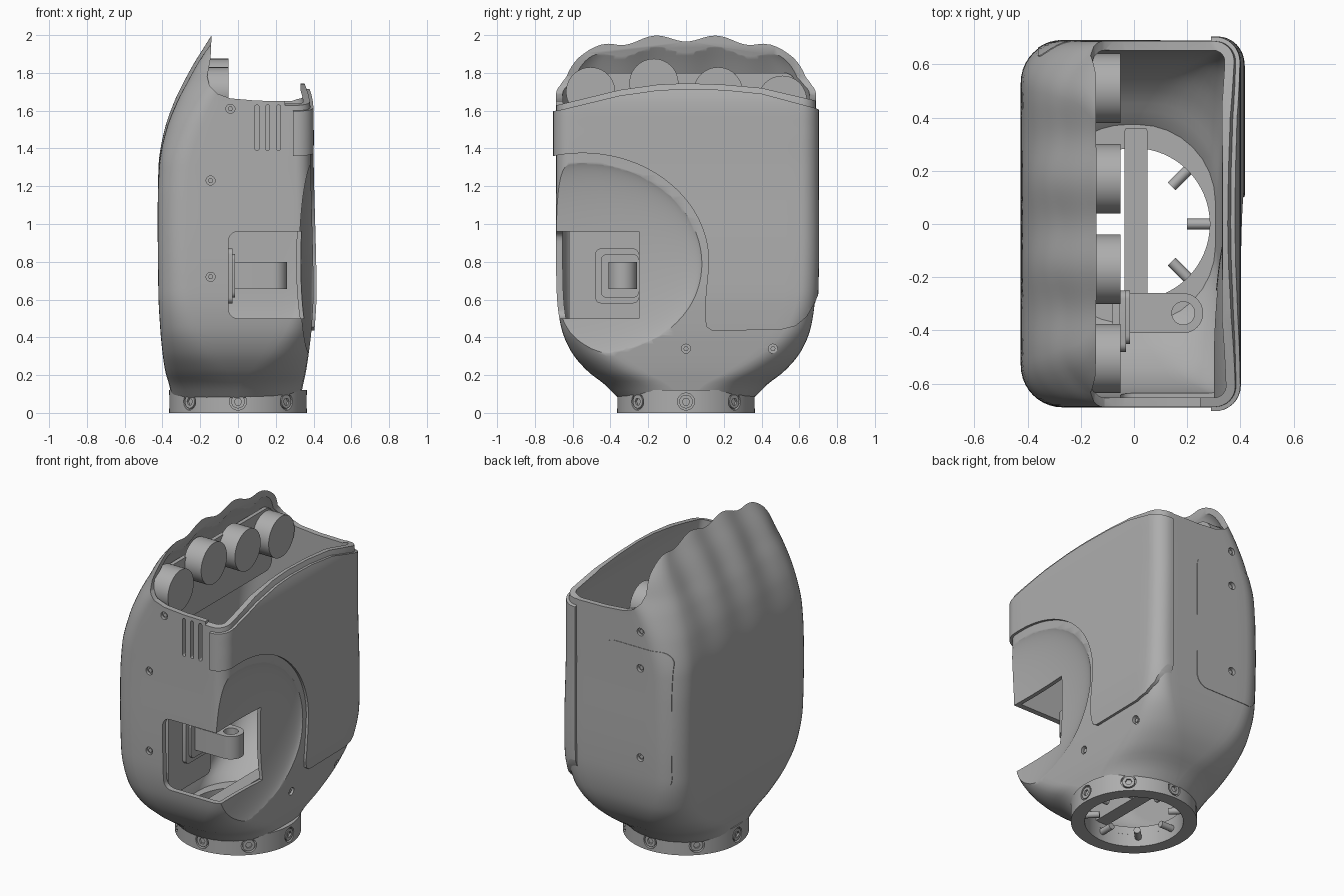
import bpy, bmesh, math
from mathutils import Matrix

cube = bpy.data.objects.get("Cube")
if cube:
    bpy.data.objects.remove(cube, do_unlink=True)

grey = bpy.data.materials.new("plain grey")
grey.use_nodes = True
GREY = (0.42, 0.42, 0.42, 1)
grey.diffuse_color = GREY
grey.node_tree.nodes["Principled BSDF"].inputs["Base Color"].default_value = GREY


# ---------- helpers ----------
def make(name, bm):
    bmesh.ops.recalc_face_normals(bm, faces=bm.faces)
    mesh = bpy.data.meshes.new(name)
    bm.to_mesh(mesh)
    bm.free()
    mesh.materials.append(grey)
    ob = bpy.data.objects.new(name, mesh)
    bpy.context.scene.collection.objects.link(ob)
    return ob


def prism(name, outline, axis, lo, hi):
    """Extrude a 2D outline along the x, y or z axis."""
    bm = bmesh.new()
    k = "xyz".index(axis)
    ends = []
    for h in (lo, hi):
        ring = []
        for p in outline:
            co = list(p)
            co.insert(k, h)
            ring.append(bm.verts.new(co))
        bm.faces.new(ring)
        ends.append(ring)
    n = len(outline)
    for i in range(n):
        j = (i + 1) % n
        bm.faces.new((ends[0][i], ends[0][j], ends[1][j], ends[1][i]))
    return make(name, bm)


def arc(u, v, ru, rv, a0, a1, n):
    steps = [math.radians(a0 + (a1 - a0) * i / n) for i in range(n + 1)]
    return [(u + ru * math.cos(a), v + rv * math.sin(a)) for a in steps]


def circle(u, v, r, n=32):
    return arc(u, v, r, r, 0, 360, n)[:-1]


def rrect(u0, u1, v0, v1, r):
    return (arc(u1 - r, v1 - r, r, r, 0, 90, 6) + arc(u0 + r, v1 - r, r, r, 90, 180, 6)
            + arc(u0 + r, v0 + r, r, r, 180, 270, 6) + arc(u1 - r, v0 + r, r, r, 270, 360, 6))


def ellipsoid(name, loc, radii):
    bm = bmesh.new()
    bmesh.ops.create_uvsphere(bm, u_segments=96, v_segments=64, radius=1)
    bm.transform(Matrix.Translation(loc) @ Matrix.Diagonal((*radii, 1)))
    return make(name, bm)


def merge(objs):
    bm = bmesh.new()
    for ob in objs:
        bm.from_mesh(ob.data)
        bpy.data.objects.remove(ob)
    return make("cutter", bm)


def carve(ob, tool, op="DIFFERENCE"):
    mod = ob.modifiers.new("cut", "BOOLEAN")
    mod.operation, mod.object, mod.solver = op, tool, "EXACT"
    bpy.context.view_layer.update()
    graph = bpy.context.evaluated_depsgraph_get()
    mesh = bpy.data.meshes.new_from_object(ob.evaluated_get(graph))
    ob.modifiers.clear()
    ob.data = mesh
    bpy.data.objects.remove(tool)


# ---------- hand shell loft: z, back x, palm x, half width, back radius, palm radius ----------
LEVELS = [(.08, -.35, .33, .36, .34, .33), (.15, -.365, .345, .43, .33, .32),
          (.22, -.385, .36, .52, .3, .27), (.32, -.4, .375, .605, .24, .2),
          (.45, -.412, .39, .66, .19, .13), (.65, -.422, .4, .685, .16, .09),
          (1.3, -.42, .385, .687, .16, .08), (1.5, -.385, .385, .687, .17, .08),
          (1.65, -.33, .38, .687, .18, .08), (1.75, -.28, .35, .687, .2, .08),
          (1.85, -.225, .3, .67, .2, .08), (1.93, -.175, .28, .61, .2, .08),
          (2.0, -.13, .26, .5, .18, .08), (2.05, -.09, .25, .4, .15, .08)]


def level(z):
    """Smooth interpolation of the section values at height z."""
    i = max(k for k in range(len(LEVELS) - 1) if LEVELS[k][0] <= z + 1e-6)
    a, b = LEVELS[i], LEVELS[i + 1]
    p, q = LEVELS[max(i - 1, 0)], LEVELS[min(i + 2, len(LEVELS) - 1)]
    h = b[0] - a[0]
    t = (z - a[0]) / h
    out = []
    for c in range(1, 6):
        ma = (b[c] - p[c]) / (b[0] - p[0]) * h
        mb = (q[c] - a[c]) / (q[0] - a[0]) * h
        d = b[c] - a[c]
        out.append(a[c] + t * (ma + t * (3 * d - 2 * ma - mb + t * (ma + mb - 2 * d))))
    return out


def loft(name, d, z0=.08, z1=2.05, rows=90):
    """Hand-shaped solid, grown sideways by d, with knuckle ripples on the back."""
    bm = bmesh.new()
    rings = []
    for r in range(rows + 1):
        z = z0 + (z1 - z0) * r / rows
        xb, xf, hw, rb, rf = level(z)
        xb, xf, hw, rb, rf = xb - d, xf + d, hw + d, max(rb + d, .02), max(rf + d, .02)
        corners = [arc(xf - rf, hw - rf, rf, rf, 0, 90, 8), arc(xb + rb, hw - rb, rb, rb, 90, 180, 10),
                   arc(xb + rb, rb - hw, rb, rb, 180, 270, 10), arc(xf - rf, rf - hw, rf, rf, 270, 360, 8)]
        ring = []
        fade = min(max((z - 1.15) / .6, 0), 1) ** 1.5
        for c, n in enumerate((8, 48, 8, 16)):
            a, b = corners[c][-1], corners[(c + 1) % 4][0]
            pts = corners[c] + [(a[0] + (b[0] - a[0]) * k / n, a[1] + (b[1] - a[1]) * k / n)
                                for k in range(1, n)]
            for x, y in pts:
                w = fade * min(max((-.05 - x) / (-.05 - xb), 0), 1) if xb < -.06 else 0
                x += w * (.011 * math.cos(math.tau * y / .325) + .1 * y * y)
                ring.append(bm.verts.new((x, y, z)))
        rings.append(ring)
    n = len(rings[0])
    for a, b in zip(rings, rings[1:]):
        for i in range(n):
            j = (i + 1) % n
            bm.faces.new((a[i], a[j], b[j], b[i]))
    bm.faces.new(rings[0])
    bm.faces.new(rings[-1])
    return make(name, bm)


def skin(name, outline, axis, lo, hi, lift):
    """Panel that follows the shell, raised by lift."""
    ob = loft(name, lift)
    carve(ob, prism("cutter", outline, axis, lo, hi), "INTERSECT")
    carve(ob, loft("cutter", -.012))
    return ob


# ---------- hollow shell ----------
shell = loft("hand_shell", 0)
cavity = loft("cavity", -.035, .13, 2.04)
carve(cavity, ellipsoid("cutter", (.41, -.55, .8), (.115, .65, .57)))
carve(shell, cavity)
carve(shell, prism("cutter", circle(0, 0, .285, 64), "z", -.1, .25))
rim = [(-.6, 2.2), (-.6, 2.001), (-.14, 2.001), (-.145, 1.88), (-.163, 1.78), (-.15, 1.73), (-.11, 1.69),
       (-.04, 1.665), (.1, 1.653), (.28, 1.65), (.31, 1.66), (.33, 1.69), (.336, 1.85), (.6, 1.85), (.6, 2.2)]
carve(shell, prism("cutter", rim, "y", -1, 1))
lip = [(-.8, 1.6), (-.7, 1.625), (-.35, 1.71), (-.15, 1.738), (0, 1.745), (.2, 1.738), (.4, 1.72),
       (.7, 1.65), (.8, 1.62), (.8, 2.3), (-.8, 2.3)]
carve(shell, prism("cutter", lip, "x", .25, 1))
# thumb dish and corner window
carve(shell, ellipsoid("cutter", (.41, -.55, .8), (.088, .64, .545)))
window = prism("cutter", rrect(-.05, .8, .5, .96, .05), "y", -1, -.25)
small = [window] + [prism("vent", rrect(x - .011, x + .011, 1.39, 1.63, .01), "y", -1, -.6)
                    for x in (.1, .157, .215)]
# countersunk screws: axis, position, sign, surface
SCREWS = [("y", (-.04, 1.61), -1, .687), ("y", (-.145, 1.23), -1, .687), ("y", (-.145, .72), -1, .687),
          ("y", (-.16, 1.56), 1, .687), ("y", (-.16, 1.33), 1, .687), ("y", (-.16, .76), 1, .687),
          ("x", (0, .34), 1, .377), ("x", (.46, .34), 1, .375)]
panel = skin("back_panel", rrect(-.36, .1, .58, 1.46, .08), "y", .4, 1, .003)
holes = []
for axis, (u, v), s, h in SCREWS:
    holes.append(prism("hole", circle(u, v, .024, 20), axis, s * (h - .018), s * 1))
    prism("shell_screw", circle(u, v, .014, 6), axis, s * (h - .03), s * (h - .009))
carve(panel, prism("cutter", circle(-.16, 1.33, .024, 20), "y", .4, 1))
carve(panel, prism("cutter", circle(-.16, .76, .024, 20), "y", .4, 1))
carve(shell, merge(small + holes))

# ---------- palm pad around the thumb dish ----------
pad_outline = (arc(-.55, .8, .67, .575, 112, -8, 40)
               + [(.103, .6), (.1, .5), (.11, .455), (.14, .435), (.5, .44), (.58, .46), (.64, .51),
                  (.68, .58), (.8, .85), (.8, 1.57), (.68, 1.615), (.4, 1.69), (.2, 1.71), (0, 1.715),
                  (-.15, 1.708), (-.35, 1.68), (-.66, 1.605), (-.8, 1.58)])
skin("palm_pad", pad_outline, "x", .29, 1, .016)

# ---------- wrist ring with radial screws ----------
wrist = prism("wrist_ring", circle(0, 0, .365, 96), "z", 0, .12)
carve(wrist, prism("cutter", circle(0, 0, .285, 96), "z", -.1, .3))
cuts = []
for i in range(8):
    turn = Matrix.Rotation(i * math.pi / 4, 4, "Z")
    bore = prism("bore", circle(0, .06, .045, 24), "x", .345, .5)
    head = prism("wrist_screw", circle(0, .06, .036, 24), "x", .33, .362)
    carve(head, prism("cutter", circle(0, .06, .02, 6), "x", .35, .5))
    pin = prism("wrist_pin", circle(0, .06, .02, 16), "x", .2, .3)
    for ob in (bore, head, pin):
        ob.data.transform(turn)
    cuts.append(bore)
carve(wrist, merge(cuts))

# ---------- finger joints and their mount ----------
for y, z in ((-.505, 1.7), (-.17, 1.745), (.17, 1.7), (.51, 1.655)):
    prism("finger_joint", circle(y, z, .13, 64), "x", -.175, -.05)
prism("finger_mount", rrect(-.58, .58, 1.4, 1.8, .06), "x", -.19, -.165)

# ---------- thumb hinge and inner frame ----------
prism("inner_plate", rrect(-.62, -.2, .42, 1.02, .03), "x", -.08, -.055)
prism("hinge_base", rrect(-.48, -.25, .58, .87, .03), "x", -.055, -.03)
prism("hinge_step", rrect(-.45, -.25, .61, .84, .03), "x", -.03, -.015)
lug = prism("hinge_lug", [(-.03, -.26), (-.03, -.41)] + arc(.185, -.335, .075, .075, -90, 90, 16), "z", .655, .8)
carve(lug, prism("cutter", circle(.185, -.335, .043), "z", .5, 1))
prism("inner_beam", rrect(-.035, .05, -.34, .36, .01), "z", .115, .28)

# ---------- shading ----------
bpy.ops.object.select_all(action="DESELECT")
for ob in bpy.context.scene.objects:
    if ob.type == "MESH":
        ob.select_set(True)
        bpy.context.view_layer.objects.active = ob
bpy.ops.object.shade_smooth_by_angle(angle=math.radians(35))
